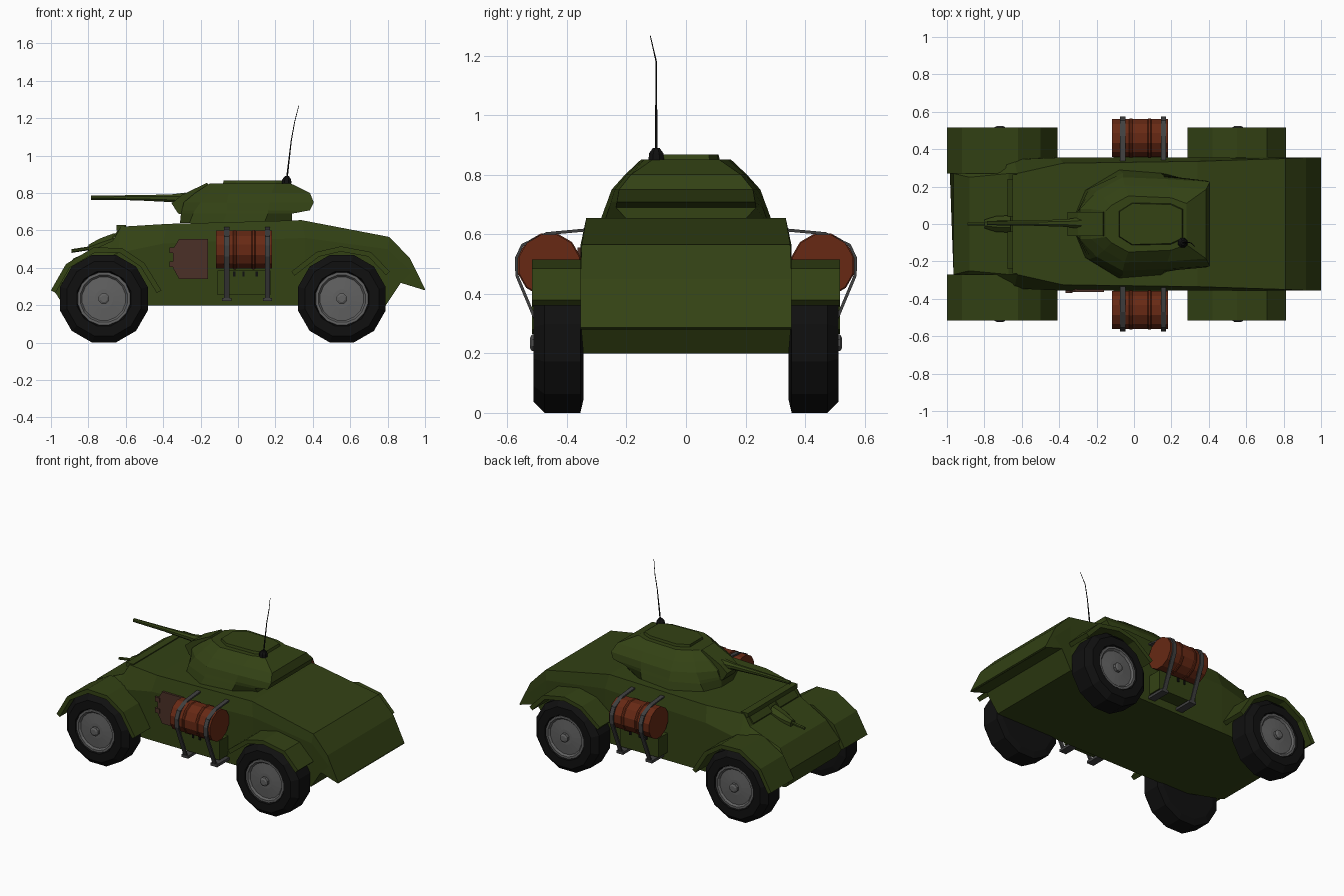
import bpy, bmesh, math
from mathutils import Vector

if "Cube" in bpy.data.objects:
    bpy.data.objects.remove(bpy.data.objects["Cube"])


def mat(name, r, g, b):
    m = bpy.data.materials.new(name)
    m.diffuse_color = (r, g, b, 1)
    m.use_nodes = True
    m.node_tree.nodes["Principled BSDF"].inputs["Base Color"].default_value = m.diffuse_color
    return m


GREEN = mat("army green", 0.033, 0.054, 0.007)
RUST = mat("rust red", 0.135, 0.022, 0.007)
BLACK = mat("tyre black", 0.005, 0.005, 0.005)
GREY = mat("hub grey", 0.12, 0.12, 0.12)
STEEL = mat("dark steel", 0.05, 0.05, 0.05)
BROWN = mat("hatch brown", 0.07, 0.03, 0.02)


def loft(name, rings, material):
    """Skin closed rings of points and cap both ends."""
    bm = bmesh.new()
    vs = [[bm.verts.new(p) for p in r] for r in rings]
    n = len(vs[0])
    for a, b in zip(vs, vs[1:]):
        for i in range(n):
            j = (i + 1) % n
            bm.faces.new((a[i], a[j], b[j], b[i]))
    bm.faces.new(vs[0])
    bm.faces.new(vs[-1])
    bmesh.ops.remove_doubles(bm, verts=bm.verts, dist=1e-5)
    bmesh.ops.recalc_face_normals(bm, faces=bm.faces)
    me = bpy.data.meshes.new(name)
    bm.to_mesh(me)
    bm.free()
    me.materials.append(material)
    ob = bpy.data.objects.new(name, me)
    bpy.context.collection.objects.link(ob)
    return ob


def mirrored(half):
    return half + [(x, -y, z) for x, y, z in reversed(half)]


def prism(name, poly, a, b, material):
    """Polygon in x,z extruded along y from a to b."""
    return loft(name, [[(x, y, z) for x, z in poly] for y in (a, b)], material)


def box(name, x0, x1, y0, y1, z0, z1, material):
    return prism(name, [(x0, z0), (x1, z0), (x1, z1), (x0, z1)], y0, y1, material)


def band(name, path, thick, place, a, b, material):
    """Flat strip following a 2D path; place(u, v, w) maps it to 3D."""
    rings = []
    for i, (u, v) in enumerate(path):
        p, q = path[max(i - 1, 0)], path[min(i + 1, len(path) - 1)]
        d = Vector((q[0] - p[0], q[1] - p[1])).normalized() * thick
        iu, iv = u + d.y, v - d.x
        rings.append([place(u, v, a), place(u, v, b), place(iu, iv, b), place(iu, iv, a)])
    return loft(name, rings, material)


def tube(name, stations, sides, axis, material):
    """Round section along x, y or z; stations are (centre, radius)."""
    rings = []
    for c, r in stations:
        ring = []
        for i in range(sides):
            t = 2 * math.pi * (i + 0.5) / sides
            u, v = r * math.cos(t), r * math.sin(t)
            o = {"x": (0, u, v), "y": (u, 0, v), "z": (u, v, 0)}[axis]
            ring.append(tuple(c[k] + o[k] for k in range(3)))
        rings.append(ring)
    return loft(name, rings, material)


# hull: each station is lower edge, shoulder, roof edge
hull = [
    [(-.94, .27, .21), (-.985, .28, .28), (-.965, .27, .33)],
    [(-.88, .28, .20), (-.90, .30, .36), (-.88, .25, .45)],
    [(-.70, .35, .20), (-.71, .34, .45), (-.67, .27, .545)],
    [(-.62, .35, .20), (-.64, .345, .48), (-.625, .27, .62)],
    [(-.40, .355, .20), (-.40, .355, .53), (-.38, .325, .635)],
    [(.36, .355, .20), (.36, .355, .56), (.34, .335, .655)],
    [(.79, .345, .20), (.80, .355, .50), (.81, .35, .565)],
    [(.87, .355, .32), (.93, .355, .38), (.92, .355, .45)],
    [(.99, .355, .283), (.998, .355, .28), (1.0, .355, .287)],
]
loft("hull", [mirrored(h) for h in hull], GREEN)

# driver's visor flaps, brow and bow gun
box("visor_brow", -.65, -.60, -.265, .265, .60, .628, GREEN)
for s in (1, -1):
    prism("visor_flap", [(-.675, .56), (-.635, .61), (-.63, .60), (-.67, .55)], s * .04, s * .24, GREEN)
tube("bow_gun_mount", [((-.80, 0, .50), .025), ((-.74, 0, .515), .045), ((-.66, 0, .54), .05)], 8, "x", GREEN)
tube("bow_gun", [((-.89, 0, .49), .010), ((-.76, 0, .51), .010)], 6, "x", GREEN)

# fenders
front_arc = [(-1.0, .28), (-.92, .42), (-.77, .51), (-.62, .505), (-.50, .425), (-.41, .28)]
rear_arc = [(.285, .38), (.42, .485), (.55, .515), (.71, .485), (.812, .38)]
for s in (1, -1):
    for name, arc, inner in (("front_fender", front_arc, .27), ("rear_fender", rear_arc, .34)):
        band(name, arc, .028, lambda u, v, w: (u, w, v), s * inner, s * .517, GREEN)

# wheels
for s in (1, -1):
    for x in (-.717, .555):
        def w(prof):
            return [((x, s * y, .235), r) for r, y in prof]
        tube("tyre", w([(.20, .345), (.243, .355), (.243, .475), (.205, .512), (.15, .512), (.14, .49)]), 12, "y", BLACK)
        tube("wheel_hub", w([(.145, .48), (.142, .506), (.128, .506), (.118, .494), (.05, .500)]), 16, "y", GREY)
        tube("hub_cap", w([(.03, .49), (.03, .518), (.018, .524)]), 8, "y", GREY)

# side drums with straps, and the stowage box below
strap_path = [(.33, .62), (.47, .607), (.553, .567), (.575, .52), (.573, .46), (.51, .31), (.478, .232), (.34, .225)]
drum_prof = [(.095, -.15), (.105, -.15), (.105, -.06), (.109, -.055), (.109, -.045), (.105, -.04),
             (.105, .04), (.109, .045), (.109, .055), (.105, .06), (.105, .15), (.095, .15)]
for s in (1, -1):
    tube("fuel_drum", [((.033 + a, s * .46, .497), r) for r, a in drum_prof], 12, "x", RUST)
    box("stowage_box", -.11, .175, s * .34, s * .45, .255, .385, GREEN)
    for x in (-.06, .158):
        band("drum_strap", strap_path, .010, lambda u, v, w: (w, s * u, v), x - .014, x + .014, STEEL)
        box("strap_foot", x - .025, x + .025, s * .35, s * .485, .222, .24, STEEL)
    for x in (-.02, .03, .10):
        box("box_latch", x - .006, x + .006, s * .45, s * .457, .355, .38, BLACK)

# side hatch on the front-facing side only
prism("side_hatch", [(-.315, .555), (-.16, .555), (-.16, .34), (-.315, .34), (-.348, .40), (-.348, .50)], -.34, -.364, BROWN)
for z in (.405, .48):
    box("hatch_hinge", -.365, -.33, -.345, -.37, z, z + .03, BROWN)

# turret: half outlines at rising heights
turret = [
    (.64, [(-.31, .06), (-.26, .18), (-.08, .29), (.14, .275), (.29, .19)]),
    (.69, [(-.305, .06), (-.24, .19), (-.06, .272), (.16, .258), (.29, .235)]),
    (.708, [(-.30, .07), (-.23, .185), (-.06, .265), (.16, .252), (.385, .232)]),
    (.75, [(-.29, .08), (-.20, .175), (-.06, .25), (.17, .24), (.405, .225)]),
    (.80, [(-.23, .08), (-.16, .14), (-.05, .205), (.18, .20), (.385, .185)]),
    (.852, [(-.15, .07), (-.12, .10), (-.03, .15), (.20, .14), (.28, .11)]),
]
loft("turret", [mirrored([(x, y, z) for x, y in r]) for z, r in turret], GREEN)
top = [(-.08, .07), (-.01, .115), (.20, .11), (.265, .08)]
loft("turret_roof_hatch", [mirrored([(x, y, .845) for x, y in top]),
                           mirrored([(x * .97, y * .95, .868) for x, y in top])], GREEN)

# mantlet and main gun
prism("mantlet", [(-.355, .745), (-.32, .69), (-.26, .68), (-.14, .80), (-.165, .855), (-.30, .79)], -.065, .065, GREEN)
tube("main_gun", [((-.785, .005, .775), .012), ((-.55, .005, .775), .015),
                  ((-.36, .005, .772), .022), ((-.28, .005, .77), .035)], 8, "x", GREEN)

# antenna
tube("antenna_base", [((.26, -.10, .85), .028), ((.26, -.10, .872), .026), ((.262, -.10, .89), .012)], 8, "z", BLACK)
tube("antenna", [((.262, -.10, .88), .005), ((.285, -.10, 1.08), .003),
                 ((.303, -.10, 1.18), .0025), ((.325, -.12, 1.267), .0015)], 5, "z", BLACK)
